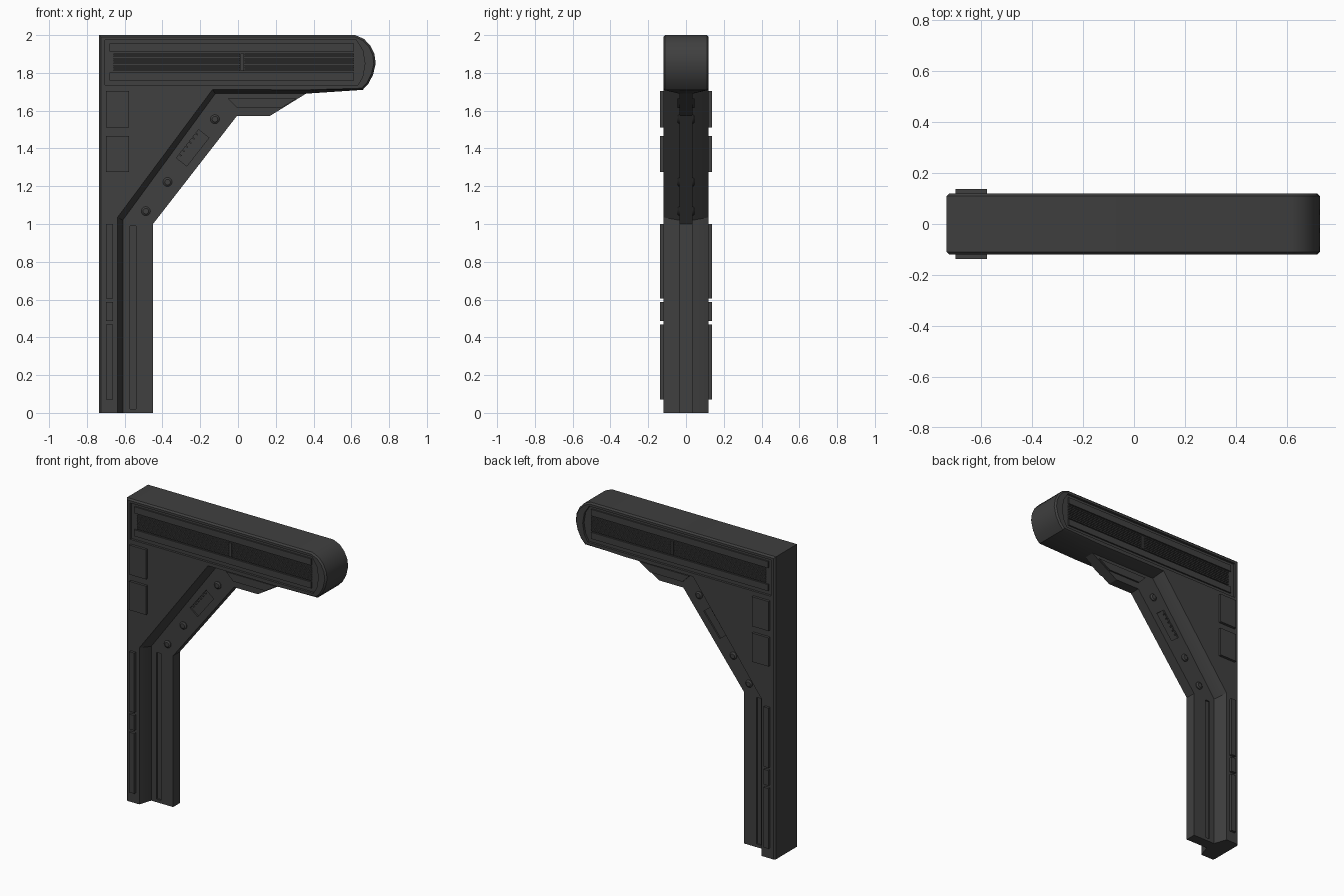
import bpy, bmesh, math
from mathutils import Vector

if "Cube" in bpy.data.objects:
    bpy.data.objects.remove(bpy.data.objects["Cube"])

grey = bpy.data.materials.new("dark grey")
grey.use_nodes = True
COLOR = (0.05, 0.05, 0.05, 1)
grey.diffuse_color = COLOR
grey.node_tree.nodes["Principled BSDF"].inputs["Base Color"].default_value = COLOR


def finish(name, bm):
    bmesh.ops.recalc_face_normals(bm, faces=bm.faces)
    mesh = bpy.data.meshes.new(name)
    bm.to_mesh(mesh)
    bm.free()
    mesh.materials.append(grey)
    obj = bpy.data.objects.new(name, mesh)
    bpy.context.collection.objects.link(obj)
    return obj


def loft(bm, rings):
    """Skin a list of (y, outline) rings and cap both ends."""
    loops = [[bm.verts.new((x, y, z)) for x, z in pts] for y, pts in rings]
    n = len(loops[0])
    for a, b in zip(loops, loops[1:]):
        for i in range(n):
            j = (i + 1) % n
            bm.faces.new((a[i], a[j], b[j], b[i]))
    bm.faces.new(loops[0])
    bm.faces.new(loops[-1])


def both_sides(name, outlines, y0, y1):
    """Extrude outlines between two depths, on the front and on the back."""
    bm = bmesh.new()
    for pts in outlines:
        for s in (-1, 1):
            loft(bm, [(s * y0, pts), (s * y1, pts)])
    return finish(name, bm)


def rect(x0, x1, z0, z1):
    return [(x0, z0), (x1, z0), (x1, z1), (x0, z1)]


def tilted(cx, cz, u, v, length, width):
    """Rectangle aligned with the brace, offset by u along and v across it."""
    d = Vector((0.45, 0.575)).normalized()
    n = Vector((-d.y, d.x))
    c = Vector((cx, cz)) + d * u + n * v
    return [tuple(c + d * a * length / 2 + n * b * width / 2)
            for a, b in ((-1, -1), (1, -1), (1, 1), (-1, 1))]


def carve(obj, cutter):
    cutter.hide_render = True
    mod = obj.modifiers.new("carve", "BOOLEAN")
    mod.operation = "DIFFERENCE"
    mod.solver = "EXACT"
    mod.object = cutter
    bpy.context.view_layer.objects.active = obj
    bpy.ops.object.modifier_apply(modifier=mod.name)
    bpy.data.objects.remove(cutter)


def smooth(obj, angle):
    bpy.ops.object.select_all(action="DESELECT")
    obj.select_set(True)
    bpy.context.view_layer.objects.active = obj
    bpy.ops.object.shade_smooth_by_angle(angle=math.radians(angle))


# Main body: post, web and rounded beam, sloping inward towards the rib
def body_outline(e, t):
    def mix(a, b):
        return a + (b - a) * t
    cap = [(0.66, 1.71), (0.69, 1.742), (0.715, 1.79), (0.729, 1.85),
           (0.722, 1.9), (0.7, 1.945), (0.667, 1.98), (0.62, 2.0)]
    centre = Vector((0.6, 1.855))
    shrunk = []
    for p in cap:
        r = Vector(p) - centre
        shrunk.append(tuple(centre + r * (1 - e / r.length)))
    inner = [(mix(-0.638, -0.61), 0), (mix(-0.638, -0.61), mix(1.035, 1.02)),
             (mix(-0.135, -0.12), mix(1.712, 1.69)), (0.36, mix(1.71, 1.69))]
    return [(-0.735 + e, 0)] + inner + shrunk + [(-0.735 + e, 2 - e)]


levels = [(0.12, 0.01, 0), (0.11, 0, 0.12), (0.035, 0, 1)]
rings = [(-y, body_outline(e, t)) for y, e, t in levels]
rings += [(-y, pts) for y, pts in reversed(rings)]
bm = bmesh.new()
loft(bm, rings)
body = finish("bracket_body", bm)
beam_panel = [(-0.705, 1.735), (0.635, 1.735), (0.66, 1.78), (0.672, 1.85),
              (0.66, 1.92), (0.625, 1.975), (-0.705, 1.975)]
carve(body, both_sides("beam_cutter", [beam_panel], 0.105, 0.2))
smooth(body, 25)

# Beam inlay: two trim bars and a split grille
both_sides("beam_trim", [rect(-0.68, 0.615, 1.912, 1.955),
                         rect(-0.68, 0.615, 1.76, 1.803)], 0.1, 0.114)
slats = [rect(x0, x1, 1.811 + i * 0.012, 1.819 + i * 0.012)
         for i in range(8) for x0, x1 in ((-0.66, 0.01), (0.035, 0.615))]
both_sides("beam_grille", slats, 0.1, 0.113)
both_sides("grille_divider", [rect(0.014, 0.031, 1.811, 1.903)], 0.1, 0.114)

# Thin rib along the inside of the post, brace and beam
bm = bmesh.new()
rib_pts = [(-0.61, 0), (-0.45, 0), (-0.45, 1.0), (-0.005, 1.573), (0.17, 1.573),
           (0.36, 1.69), (-0.12, 1.69), (-0.61, 1.02)]
loft(bm, [(-0.035, rib_pts), (0.035, rib_pts)])
rib = finish("inner_rib", bm)
SLOT = (-0.24, 1.403)
carve(rib, both_sides("rib_cutter", [rect(-0.573, -0.54, 0.02, 0.99),
                                     tilted(*SLOT, 0, 0, 0.19, 0.07)], 0.025, 0.06))
both_sides("slot_teeth", [tilted(*SLOT, -0.07 + i * 0.028, 0.028, 0.008, 0.014)
                          for i in range(6)], 0.02, 0.034)

# Raised wedge under the beam
both_sides("gusset_plate", [[(-0.055, 1.665), (-0.005, 1.615), (0.23, 1.615),
                             (0.312, 1.665)]], 0.03, 0.045)

# Raised plates and strips on the post
both_sides("web_plates", [rect(-0.7, -0.577, 1.51, 1.705),
                          rect(-0.7, -0.577, 1.275, 1.465)], 0.115, 0.137)
both_sides("post_strips", [rect(-0.7, -0.663, z0, z1) for z0, z1 in
                           ((0.07, 0.468), (0.487, 0.587), (0.605, 1.0))], 0.115, 0.137)

# Round bolts on the brace
def circle(cx, cz, r, n=20):
    return [(cx + r * math.cos(i * math.tau / n), cz + r * math.sin(i * math.tau / n))
            for i in range(n)]


bm = bmesh.new()
for x, z in ((-0.122, 1.555), (-0.373, 1.222), (-0.488, 1.068)):
    for s in (-1, 1):
        loft(bm, [(s * 0.03, circle(x, z, 0.024)), (s * 0.04, circle(x, z, 0.024)),
                  (s * 0.047, circle(x, z, 0.015))])
smooth(finish("brace_bolts", bm), 30)
